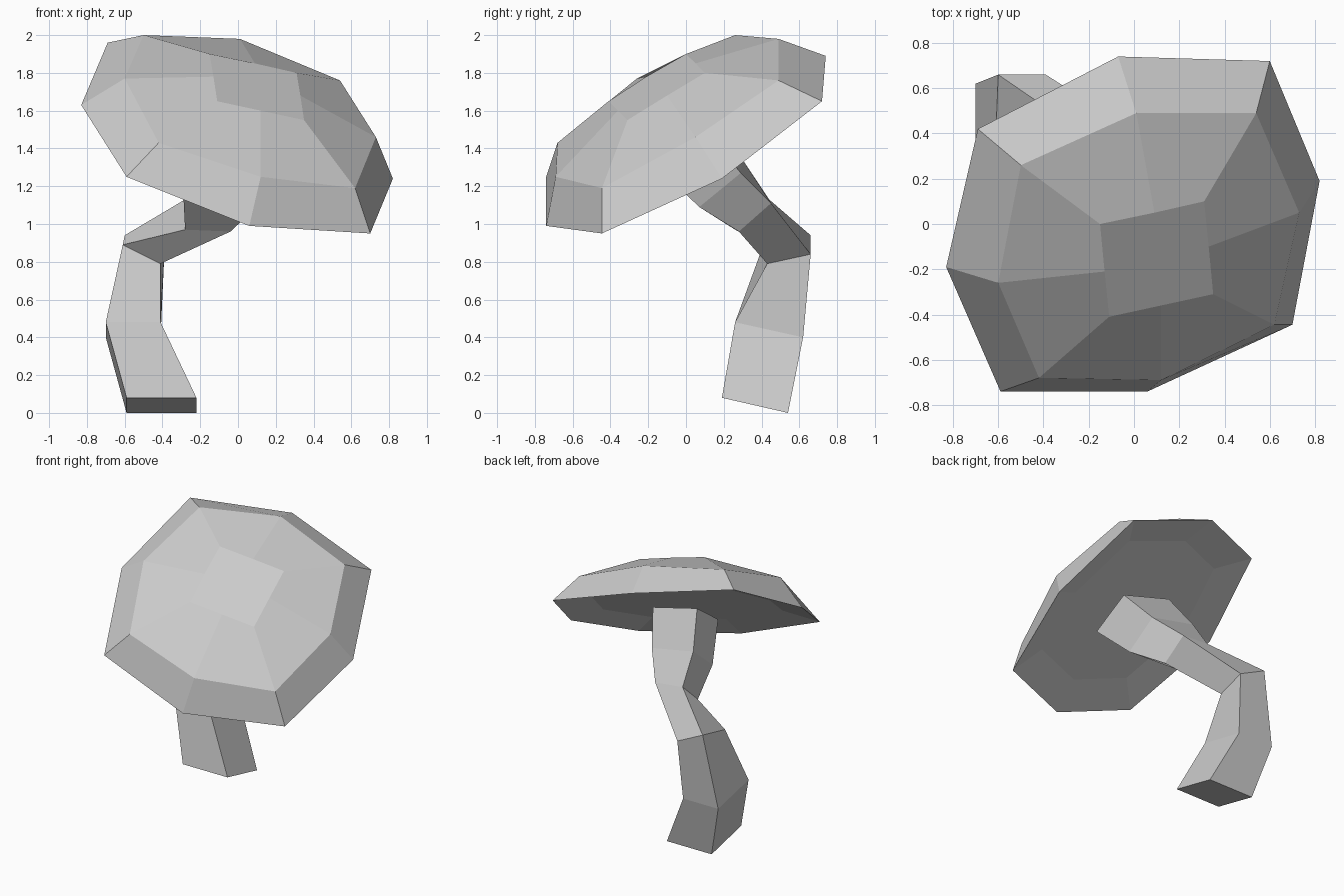
import bpy, bmesh
from mathutils import Vector


def loft(name, rings):
    """Skin a list of equal-sized rings with quads and close both ends."""
    bm = bmesh.new()
    loops = [[bm.verts.new(p) for p in ring] for ring in rings]
    n = len(loops[0])
    for lo, hi in zip(loops, loops[1:]):
        for i in range(n):
            j = (i + 1) % n
            bm.faces.new((lo[i], lo[j], hi[j], hi[i]))
    bm.faces.new(loops[0][::-1])
    bm.faces.new(loops[-1])
    bmesh.ops.recalc_face_normals(bm, faces=bm.faces)
    mesh = bpy.data.meshes.new(name)
    bm.to_mesh(mesh)
    bm.free()
    obj = bpy.data.objects.new(name, mesh)
    bpy.context.collection.objects.link(obj)
    return obj


# Mushroom cap: tilted eight-sided dome with a slightly hollow underside
rim = [(-.69, .42, 1.96), (-.07, .74, 1.89), (.60, .72, 1.65), (.82, .19, 1.24),
       (.70, -.445, .95), (.06, -.74, .99), (-.59, -.74, 1.25), (-.83, -.19, 1.63)]
shoulder = [(-.50, .26, 2.0), (.01, .49, 1.98), (.54, .49, 1.76), (.73, .05, 1.46),
            (.62, -.445, 1.19), (.12, -.69, 1.25), (-.42, -.68, 1.43), (-.60, -.26, 1.77)]
crown = [(-.15, 0, 1.90), (.09, .05, 1.85), (.31, .10, 1.80), (.33, -.10, 1.68),
         (.35, -.31, 1.55), (.12, -.36, 1.60), (-.11, -.41, 1.65), (-.13, -.21, 1.78)]
axis = Vector((.31, -.48, .82))
centre = Vector((0, 0, 1.445))
hollow = [centre.lerp(Vector(p), .72) + axis * .06 for p in rim]
loft("cap", [hollow, rim, shoulder, crown])

# Crooked four-sided stem (front left, front right, back right, back left)
loft("stem", [
    [(-.59, .19, .08), (-.22, .19, .08), (-.22, .54, 0), (-.59, .54, 0)],
    [(-.70, .26, .48), (-.41, .26, .48), (-.41, .62, .40), (-.70, .62, .40)],
    [(-.61, .41, .89), (-.41, .43, .79), (-.39, .66, .84), (-.60, .66, .94)],
    [(-.28, .26, .97), (-.04, .28, .96), (-.06, .45, 1.11), (-.28, .44, 1.13)],
    [(-.29, .10, 1.17), (.10, .07, 1.09), (.08, .29, 1.27), (-.27, .30, 1.34)],
    [(-.21, -.08, 1.42), (.18, -.18, 1.33), (.19, .12, 1.48), (-.19, .14, 1.58)],
])
